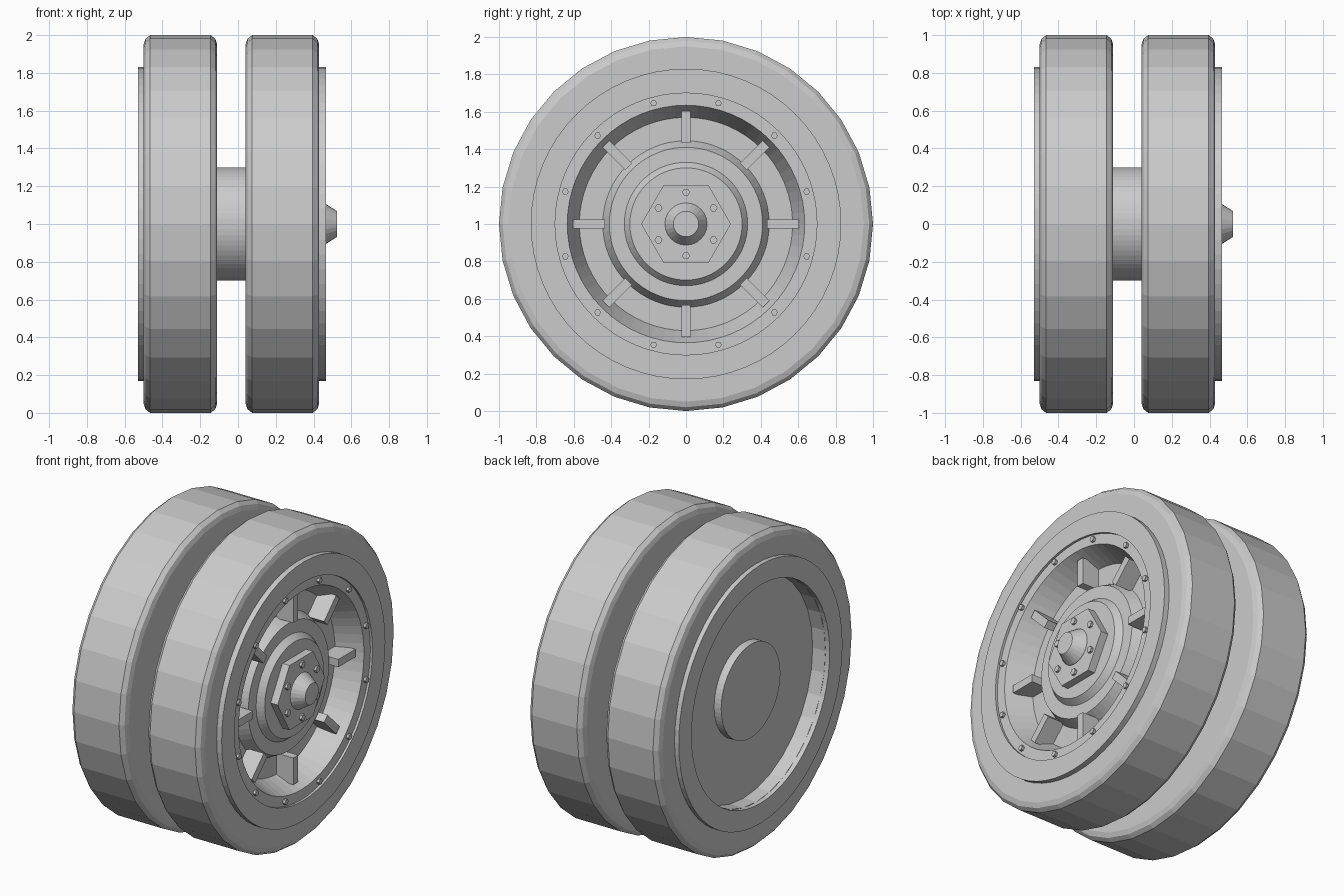
import bpy, bmesh
from math import sin, cos, pi, radians

if "Cube" in bpy.data.objects:
    bpy.data.objects.remove(bpy.data.objects["Cube"])

CZ = 1.0  # axle height


def make(name, bm):
    bmesh.ops.recalc_face_normals(bm, faces=bm.faces)
    me = bpy.data.meshes.new(name)
    bm.to_mesh(me)
    bm.free()
    ob = bpy.data.objects.new(name, me)
    ob.location.z = CZ
    bpy.context.collection.objects.link(ob)
    return ob


def lathe(name, profile, n=64, closed=False):
    """Spin (x, radius) points about the x axis; open profiles get end caps."""
    bm = bmesh.new()
    rings = [[bm.verts.new((x, r * cos(2 * pi * k / n), r * sin(2 * pi * k / n)))
              for k in range(n)] for x, r in profile]
    pairs = list(zip(rings, rings[1:]))
    if closed:
        pairs.append((rings[-1], rings[0]))
    else:
        bm.faces.new(rings[0])
        bm.faces.new(rings[-1])
    for a, b in pairs:
        for k in range(n):
            j = (k + 1) % n
            bm.faces.new((a[k], a[j], b[j], b[k]))
    return make(name, bm)


def prism(name, x0, x1, r, radius=0.0, angle=0.0):
    """Six-sided bolt or plate along x, placed on a circle."""
    ob = lathe(name, [(x0, r), (x1, r)], 6)
    ob.location.y = radius * cos(angle)
    ob.location.z = CZ + radius * sin(angle)
    return ob


def flip(profile):
    return [(-x - 0.07, r) for x, r in profile]


# Twin tyres
tyre = [(0.04, 0.70), (0.04, 0.95), (0.05, 0.98), (0.075, 1.0), (0.395, 1.0),
        (0.42, 0.98), (0.43, 0.95), (0.43, 0.70)]
lathe("outer_tyre", tyre, 32, True)
lathe("inner_tyre", flip(tyre), 32, True)

# Raised sidewall rings
ring = [(0.40, 0.83), (0.465, 0.83), (0.465, 0.70), (0.40, 0.70)]
lathe("outer_sidewall_ring", ring, closed=True)
lathe("inner_sidewall_ring", [(x + (-0.53 + 0.535 - 0.0), r) for x, r in flip(ring)], closed=True)

# Outer rim: flange, dished wall, floor and stepped hub
lathe("outer_rim", [(0.045, 0.70), (0.45, 0.70), (0.45, 0.635), (0.29, 0.57),
                    (0.29, 0.445), (0.36, 0.41), (0.36, 0.33), (0.40, 0.30)])

# Inner wheel plate and the axle running through it
lathe("inner_plate", [(-0.11, 0.70), (-0.41, 0.70)])
lathe("axle", [(-0.46, 0.30), (0.06, 0.30)])

# Hub nut plate and tapered cap
prism("hub_plate", 0.39, 0.45, 0.24)
lathe("hub_cap", [(0.44, 0.115), (0.455, 0.112), (0.525, 0.068)], 24)

# Hub bolts and rim bolts
for k in range(6):
    prism("hub_bolt", 0.44, 0.465, 0.021, 0.17, radians(90 + 60 * k))
for k in range(12):
    prism("rim_bolt", 0.44, 0.467, 0.018, 0.668, radians(15 + 30 * k))

# Eight radial ribs
for k in range(8):
    bm = bmesh.new()
    bmesh.ops.create_cube(bm, size=1)
    for v in bm.verts:
        v.co = (0.345 + v.co.x * 0.13, 0.519 + v.co.y * 0.172, v.co.z * 0.05)
    rib = make("rim_rib", bm)
    rib.rotation_euler.x = k * pi / 4
